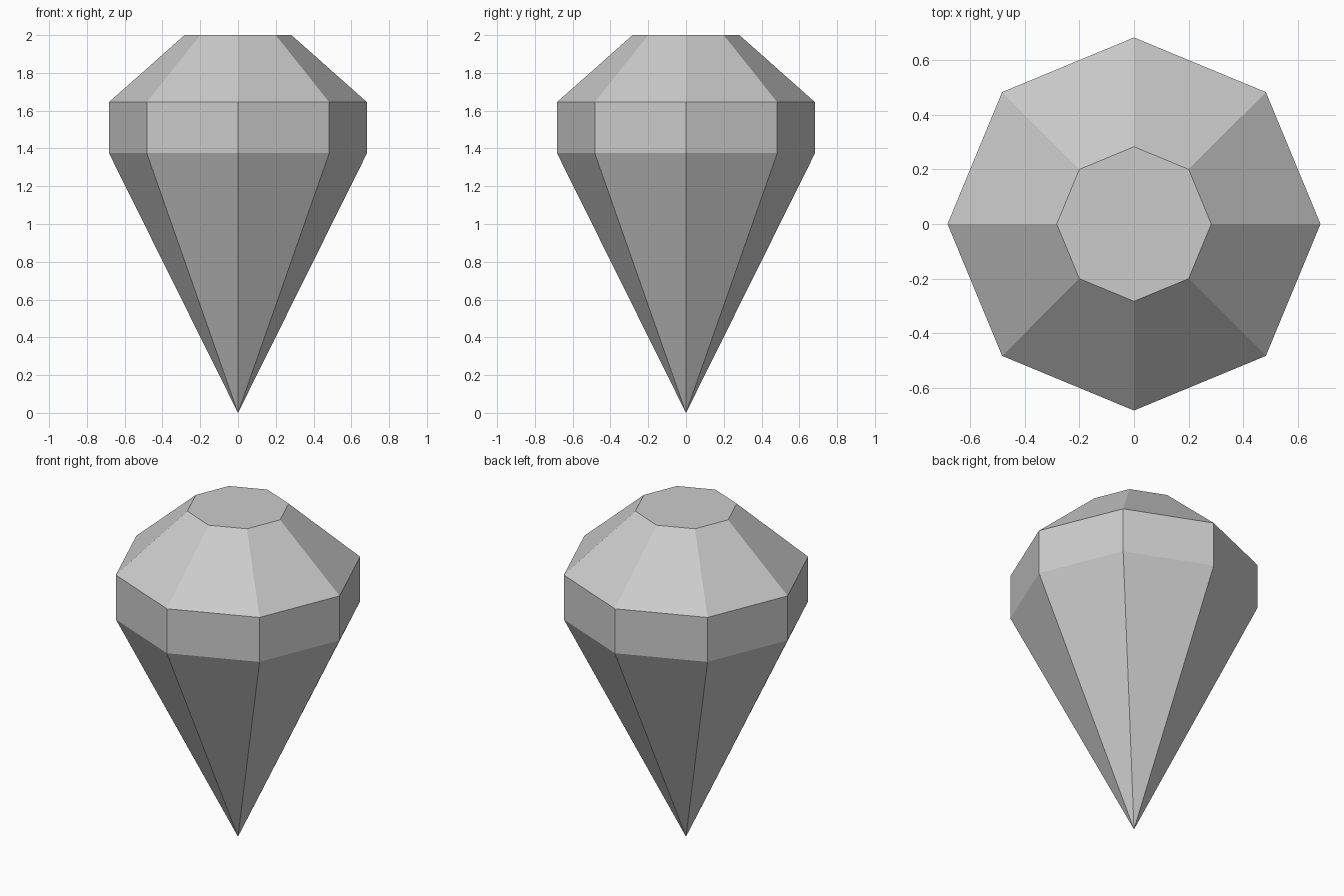
import bpy
import bmesh
from math import cos, sin, pi

cube = bpy.data.objects.get("Cube")
if cube:
    bpy.data.objects.remove(cube, do_unlink=True)

SIDES = 8

# Plain grey for the whole stone
grey = bpy.data.materials.new("stone_grey")
grey.use_nodes = True
colour = (0.6, 0.6, 0.6, 1.0)
grey.diffuse_color = colour
grey.node_tree.nodes["Principled BSDF"].inputs["Base Color"].default_value = colour


def ring(bm, radius, z):
    return [bm.verts.new((radius * cos(2 * pi * i / SIDES),
                          radius * sin(2 * pi * i / SIDES), z))
            for i in range(SIDES)]


bm = bmesh.new()
girdle_low = ring(bm, 0.683, 1.375)
girdle_high = ring(bm, 0.683, 1.645)
table = ring(bm, 0.283, 2.0)
tip = bm.verts.new((0, 0, 0))

for i in range(SIDES):
    j = (i + 1) % SIDES
    # Pointed pavilion facet
    bm.faces.new((tip, girdle_low[j], girdle_low[i]))
    # Upright girdle, then sloping crown
    for low, high in ((girdle_low, girdle_high), (girdle_high, table)):
        bm.faces.new((low[i], low[j], high[j], high[i]))
# Flat table on top
bm.faces.new(table)
bmesh.ops.recalc_face_normals(bm, faces=bm.faces)

mesh = bpy.data.meshes.new("cut_gem")
bm.to_mesh(mesh)
bm.free()
mesh.materials.append(grey)
gem = bpy.data.objects.new("cut_gem", mesh)
bpy.context.collection.objects.link(gem)
